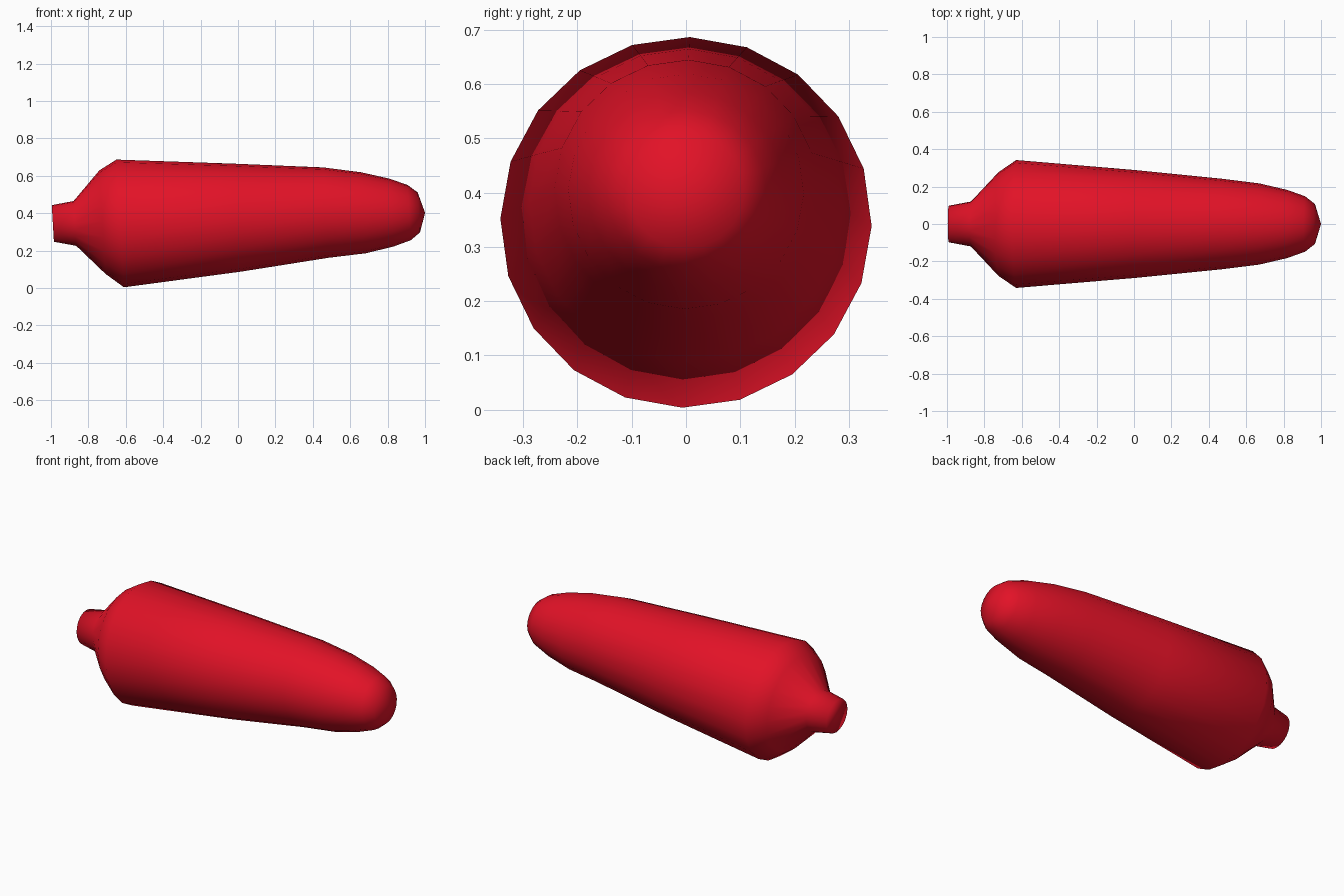
import bpy, bmesh, math
from mathutils import Matrix, Vector

cube = bpy.data.objects.get("Cube")
if cube:
    bpy.data.objects.remove(cube, do_unlink=True)

SEGMENTS = 20
TILT = math.radians(-3.4)

# Stations along the body, neck to nose: x, centre height, radius
STATIONS = [
    (-0.99, 0.345, 0.098), (-0.872, 0.345, 0.12), (-0.725, 0.352, 0.277),
    (-0.63, 0.345, 0.342), (0.0, 0.376, 0.289), (0.47, 0.403, 0.242),
    (0.67, 0.402, 0.217), (0.82, 0.403, 0.182), (0.915, 0.403, 0.148),
    (0.967, 0.404, 0.107),
]
NOSE = (1.0, 0, 0.402)

red = bpy.data.materials.new("bright_red")
red.use_nodes = True
color = (0.76, 0.006, 0.02, 1)
red.diffuse_color = color
red.node_tree.nodes["Principled BSDF"].inputs["Base Color"].default_value = color


def make_ring(bm, x, z, radius):
    """Circle of vertices around the slightly tilted long axis."""
    tilt = Matrix.Rotation(TILT, 3, "Y")
    ring = []
    for i in range(SEGMENTS):
        a = math.tau * i / SEGMENTS + 0.02
        offset = Vector((0, math.sin(a), math.cos(a))) * radius
        ring.append(bm.verts.new(Vector((x, 0, z)) + tilt @ offset))
    return ring


bm = bmesh.new()
rings = [make_ring(bm, *s) for s in STATIONS]

# Skin between neighbouring rings
for a, b in zip(rings, rings[1:]):
    for i in range(SEGMENTS):
        j = (i + 1) % SEGMENTS
        bm.faces.new((a[i], a[j], b[j], b[i]))

# Flat neck end and pointed fan at the nose
bm.faces.new(rings[0])
tip = bm.verts.new(NOSE)
for i in range(SEGMENTS):
    bm.faces.new((rings[-1][i], rings[-1][(i + 1) % SEGMENTS], tip))

bmesh.ops.recalc_face_normals(bm, faces=bm.faces)
for face in bm.faces:
    face.smooth = True

mesh = bpy.data.meshes.new("tapered_body")
bm.to_mesh(mesh)
bm.free()
mesh.materials.append(red)
body = bpy.data.objects.new("tapered_body", mesh)
bpy.context.collection.objects.link(body)
